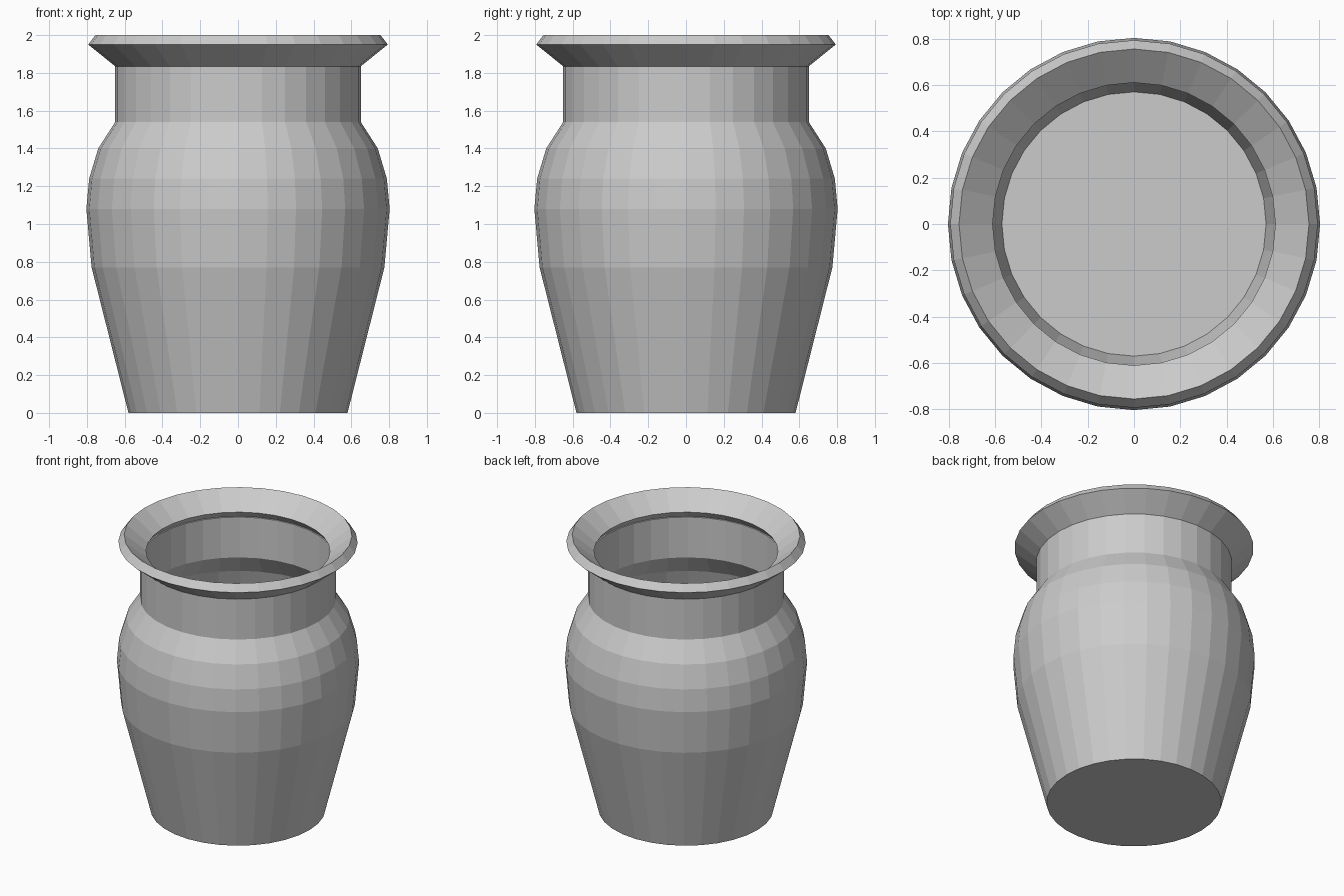
import bpy, bmesh, math

if "Cube" in bpy.data.objects:
    bpy.data.objects.remove(bpy.data.objects["Cube"])

SIDES = 32
WALL = 0.01


def lathe(name, profile, closed=False, caps=False):
    """Revolve an (r, z) profile round the z axis into a flat-shaded mesh."""
    bm = bmesh.new()
    rings = []
    for r, z in profile:
        rings.append([bm.verts.new((r * math.cos(math.tau * i / SIDES),
                                    r * math.sin(math.tau * i / SIDES), z))
                      for i in range(SIDES)])
    pairs = list(zip(rings, rings[1:]))
    if closed:
        pairs.append((rings[-1], rings[0]))
    for a, b in pairs:
        for i in range(SIDES):
            j = (i + 1) % SIDES
            bm.faces.new((a[i], a[j], b[j], b[i]))
    if caps:
        bm.faces.new(rings[0])
        bm.faces.new(rings[-1])
    bmesh.ops.recalc_face_normals(bm, faces=bm.faces)
    mesh = bpy.data.meshes.new(name)
    bm.to_mesh(mesh)
    bm.free()
    obj = bpy.data.objects.new(name, mesh)
    bpy.context.collection.objects.link(obj)
    return obj


# Hollow body: outer wall up to the neck, then a thin inner wall back to the floor
outer = [(0.58, 0), (0.775, 0.77), (0.803, 1.08), (0.788, 1.24),
         (0.74, 1.40), (0.65, 1.54), (0.65, 1.835)]
inner = [(r - WALL, z) for r, z in reversed(outer[1:])] + [(0.58 - WALL, WALL)]
lathe("pot_body", outer + inner, caps=True)

# Flared rim: solid four-sided ring sitting on the neck
lathe("pot_rim", [(0.65, 1.835), (0.793, 1.95), (0.755, 2.0), (0.61, 1.885)],
      closed=True)
